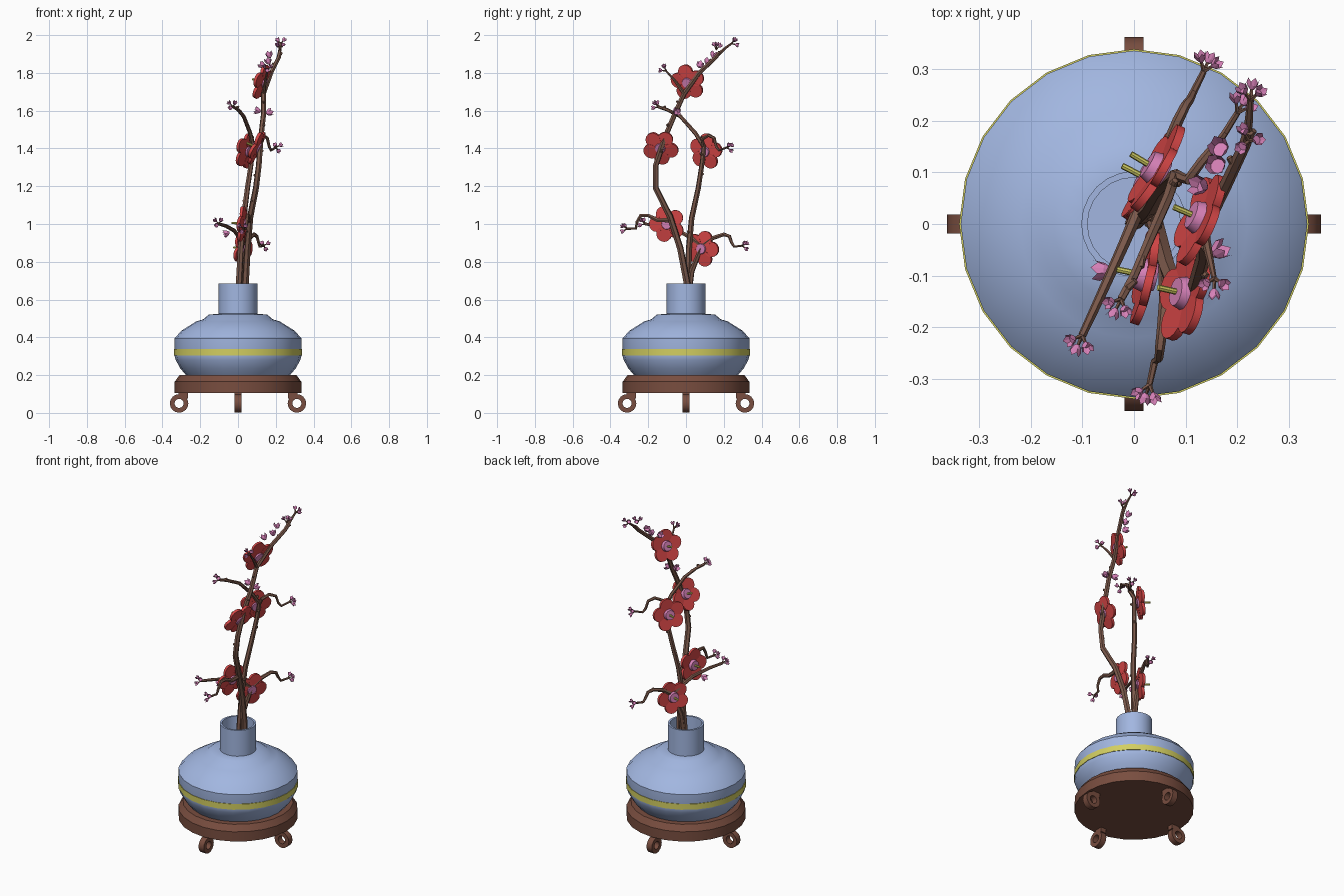
import bpy, bmesh, math, random
from mathutils import Vector, Matrix

if "Cube" in bpy.data.objects:
    bpy.data.objects.remove(bpy.data.objects["Cube"])

random.seed(4)

def material(name, rgb):
    m = bpy.data.materials.new(name)
    m.diffuse_color = (*rgb, 1)
    m.use_nodes = True
    m.node_tree.nodes["Principled BSDF"].inputs["Base Color"].default_value = m.diffuse_color
    return m

BLUE = material("glaze_blue", (0.36, 0.47, 0.75))
BROWN = material("wood_brown", (0.19, 0.075, 0.05))
BARK = material("bark", (0.20, 0.10, 0.07))
YELLOW = material("yellow", (0.65, 0.62, 0.12))
RED = material("petal_red", (0.65, 0.06, 0.06))
PINK = material("blossom_pink", (0.68, 0.22, 0.48))

def finish(bm, name, mat, smooth=35):
    bmesh.ops.recalc_face_normals(bm, faces=bm.faces)
    me = bpy.data.meshes.new(name)
    bm.to_mesh(me)
    bm.free()
    ob = bpy.data.objects.new(name, me)
    bpy.context.collection.objects.link(ob)
    me.materials.append(mat)
    if smooth:
        bpy.ops.object.select_all(action='DESELECT')
        ob.select_set(True)
        bpy.context.view_layer.objects.active = ob
        bpy.ops.object.shade_smooth_by_angle(angle=math.radians(smooth))
    return ob

def lathe_bm(bm, profile, n, mat=Matrix(), closed=False):
    """Revolve (r, z) points around z; r == 0 makes a pole."""
    rings = []
    for r, z in profile:
        if r == 0:
            rings.append([bm.verts.new(mat @ Vector((0, 0, z)))] * n)
        else:
            rings.append([bm.verts.new(mat @ Vector((r * math.cos(2 * math.pi * i / n),
                          r * math.sin(2 * math.pi * i / n), z))) for i in range(n)])
    pairs = list(zip(rings, rings[1:])) + ([(rings[-1], rings[0])] if closed else [])
    for a, b in pairs:
        for i in range(n):
            vs = list(dict.fromkeys([a[i], a[(i + 1) % n], b[(i + 1) % n], b[i]]))
            if len(vs) > 2:
                bm.faces.new(vs)

def lathe(name, profile, mat, n=24, closed=False):
    bm = bmesh.new()
    lathe_bm(bm, profile, n, closed=closed)
    return finish(bm, name, mat)

def aim(pos, direction):
    return Matrix.Translation(pos) @ Vector(direction).to_track_quat('Z', 'Y').to_matrix().to_4x4()

# Vase, stripe and stand
lathe("vase", [(0, .2), (.275, .2), (.305, .235), (.33, .28), (.335, .30), (.335, .395), (.30, .435),
               (.22, .485), (.185, .495), (.155, .52), (.102, .525), (.102, .685),
               (.09, .685), (.09, .58), (0, .58)], BLUE)
lathe("stripe", [(.33, .303), (.338, .303), (.338, .338), (.33, .338)], YELLOW, closed=True)
lathe("stand", [(0, .105), (.335, .105), (.335, .165), (.31, .2), (0, .2)], BROWN)

# Four scroll feet
for k in range(4):
    rot = Matrix.Rotation(k * math.pi / 2, 4, 'Z')
    bm = bmesh.new()
    m = rot @ Matrix.Translation((.312, 0, .05)) @ Matrix.Rotation(math.pi / 2, 4, 'X')
    lathe_bm(bm, [(.024, -.018), (.049, -.018), (.049, .018), (.024, .018)], 16, m, True)
    bmesh.ops.create_cube(bm, size=1, matrix=rot @ Matrix.Translation((.29, 0, .095))
                          @ Matrix.Diagonal((.05, .036, .035, 1)))
    finish(bm, "scroll_foot", BROWN)

def branch(name, pts, r0, r1):
    cu = bpy.data.curves.new(name, 'CURVE')
    cu.dimensions = '3D'
    cu.bevel_depth = 1
    cu.bevel_resolution = 1
    cu.use_fill_caps = True
    sp = cu.splines.new('POLY')
    sp.points.add(len(pts) - 1)
    for i, p in enumerate(pts):
        sp.points[i].co = (*p, 1)
        sp.points[i].radius = r0 + (r1 - r0) * i / (len(pts) - 1)
    ob = bpy.data.objects.new(name, cu)
    bpy.context.collection.objects.link(ob)
    cu.materials.append(BARK)
    bpy.ops.object.select_all(action='DESELECT')
    ob.select_set(True)
    bpy.context.view_layer.objects.active = ob
    bpy.ops.object.convert(target='MESH')
    bpy.ops.object.shade_smooth_by_angle(angle=math.radians(50))

# Branches
tall = [(.035, .01, .58), (.04, .005, .69), (.05, -.03, .87), (.065, -.085, 1.04), (.095, -.16, 1.19),
        (.11, -.16, 1.31), (.12, -.115, 1.45), (.135, -.06, 1.58), (.135, -.01, 1.69),
        (.175, .07, 1.80), (.215, .155, 1.88), (.222, .18, 1.91)]
middle = [(0, .005, .58), (.005, .01, .69), (.015, .015, .87), (.03, .03, 1.03), (.05, .065, 1.19),
          (.07, .085, 1.32), (.08, .095, 1.41), (.065, .05, 1.48), (.03, -.03, 1.57),
          (.0, -.1, 1.605), (-.025, -.145, 1.62)]
low = [(.01, .01, .6), (.015, .03, .75), (.035, .085, .885), (.01, .03, .925), (-.02, -.04, .965),
       (-.065, -.14, .99), (-.1, -.215, 1.0)]
branch("tall_branch", tall, .019, .011)
branch("middle_branch", middle, .018, .008)
branch("low_branch", low, .017, .008)
branch("back_twig", [(.035, .085, .885), (.06, .14, .925), (.085, .2, .945), (.1, .23, .935),
                     (.108, .24, .905), (.115, .255, .88), (.135, .295, .885)], .013, .006)
branch("front_twig", [(.06, -.08, 1.02), (.06, -.15, 1.02), (.055, -.2, 1.045), (.05, -.24, 1.045),
                      (.048, -.26, 1.01), (.04, -.265, .975), (.03, -.31, .975)], .013, .006)
branch("upper_twig", [(.08, .095, 1.41), (.105, .085, 1.45), (.13, .12, 1.47), (.155, .15, 1.455),
                      (.165, .16, 1.41), (.175, .175, 1.39), (.2, .215, 1.405)], .011, .006)
branch("top_twig", [(.215, .155, 1.88), (.222, .2, 1.925), (.225, .24, 1.955)], .01, .006)
branch("side_twig", [(.135, -.01, 1.69), (.145, -.06, 1.76), (.155, -.105, 1.81)], .01, .005)

# Bark knobs along the branches
bm = bmesh.new()
for path in (tall, middle):
    for a, b in zip(path[2:-1], path[3:]):
        p = Vector(a).lerp(Vector(b), .5)
        d = Vector((random.uniform(-1, 1), random.uniform(-1, 1), .5)).normalized()
        lathe_bm(bm, [(.009, 0), (.006, .022), (0, .024)], 6, aim(p, d))
finish(bm, "bark_knobs", BARK, 50)

# Small buds: a flared cup with a pointed rim
def bud(bm, pos, d, s=1.0):
    m = aim(pos, d)
    rings = []
    for r, z, tip in ((.004, 0, 0), (.011, .008, 0), (.0155, .017, .010)):
        rings.append([bm.verts.new(m @ Vector((r * s * math.cos(math.pi * i / 5),
                      r * s * math.sin(math.pi * i / 5), (z + tip * (i % 2)) * s))) for i in range(10)])
    for a, b in zip(rings, rings[1:]):
        for i in range(10):
            bm.faces.new((a[i], a[(i + 1) % 10], b[(i + 1) % 10], b[i]))
    bm.faces.new(rings[0])
    bm.faces.new(rings[1])

buds, stalks = bmesh.new(), bmesh.new()
tips = [((-.1, -.215, 1.0), (-.3, -.7, .4)), ((-.025, -.145, 1.62), (-.3, -.6, .4)),
        ((.135, .295, .885), (.3, .7, .1)), ((.03, -.31, .975), (-.3, -.9, .2)),
        ((.2, .215, 1.405), (.4, .7, .1)), ((.225, .24, 1.955), (.1, .8, .4)),
        ((.222, .16, 1.925), (-.1, .2, 1)), ((.155, -.105, 1.81), (0, -.6, .6))]
for p, d in tips:
    m = aim(p, d)
    for k in range(3):
        a = k * 2.094 + .5
        v = (m.to_3x3() @ Vector((.8 * math.cos(a), .8 * math.sin(a), 1))).normalized()
        lathe_bm(stalks, [(.005, -.003), (.003, .022)], 5, aim(p, v))
        bud(buds, Vector(p) + v * .02, v, .8)
for p, d in [((-.045, -.09, .955), (-1, 0, -.3)), ((.12, -.05, 1.595), (-1, .1, .3)),
             ((.165, .11, 1.845), (-.3, .2, 1)), ((.17, .14, 1.88), (-.3, .4, 1)),
             ((.15, -.06, 1.585), (.5, .3, .2)), ((.14, .07, 1.83), (-.7, .2, .6))]:
    bud(buds, Vector(p), d, 1.3)
finish(buds, "buds", PINK, 0)
finish(stalks, "bud_stalks", BARK)

# Large blossoms: five disc petals, pink heart and yellow stamen
for pos, d, spin in [((.13, .01, 1.75), (-.88, .38, .28), .2), ((.10, -.135, 1.405), (-.88, .2, .4), .9),
                     ((.045, .105, 1.385), (-.84, .5, .15), .5), ((.025, -.1, 1.0), (-.95, .2, .1), 0),
                     ((.03, .085, .87), (-.86, .45, .1), .7)]:
    m = aim(pos, d)
    bm = bmesh.new()
    for k in range(5):
        pm = (m @ Matrix.Rotation(spin + k * 2 * math.pi / 5, 4, 'Z')
              @ Matrix.Translation((.056, 0, 0)) @ Matrix.Rotation(-.12, 4, 'Y'))
        lathe_bm(bm, [(0, -.008), (.041, -.008), (.041, .008), (0, .008)], 16, pm)
    finish(bm, "petals", RED)
    bm = bmesh.new()
    lathe_bm(bm, [(0, -.018), (.026, -.018), (.034, 0), (.028, .022), (0, .022)], 12, m)
    finish(bm, "blossom_heart", PINK)
    bm = bmesh.new()
    lathe_bm(bm, [(0, .015), (.006, .015), (.006, .06), (0, .06)], 8, m)
    finish(bm, "stamen", YELLOW)
